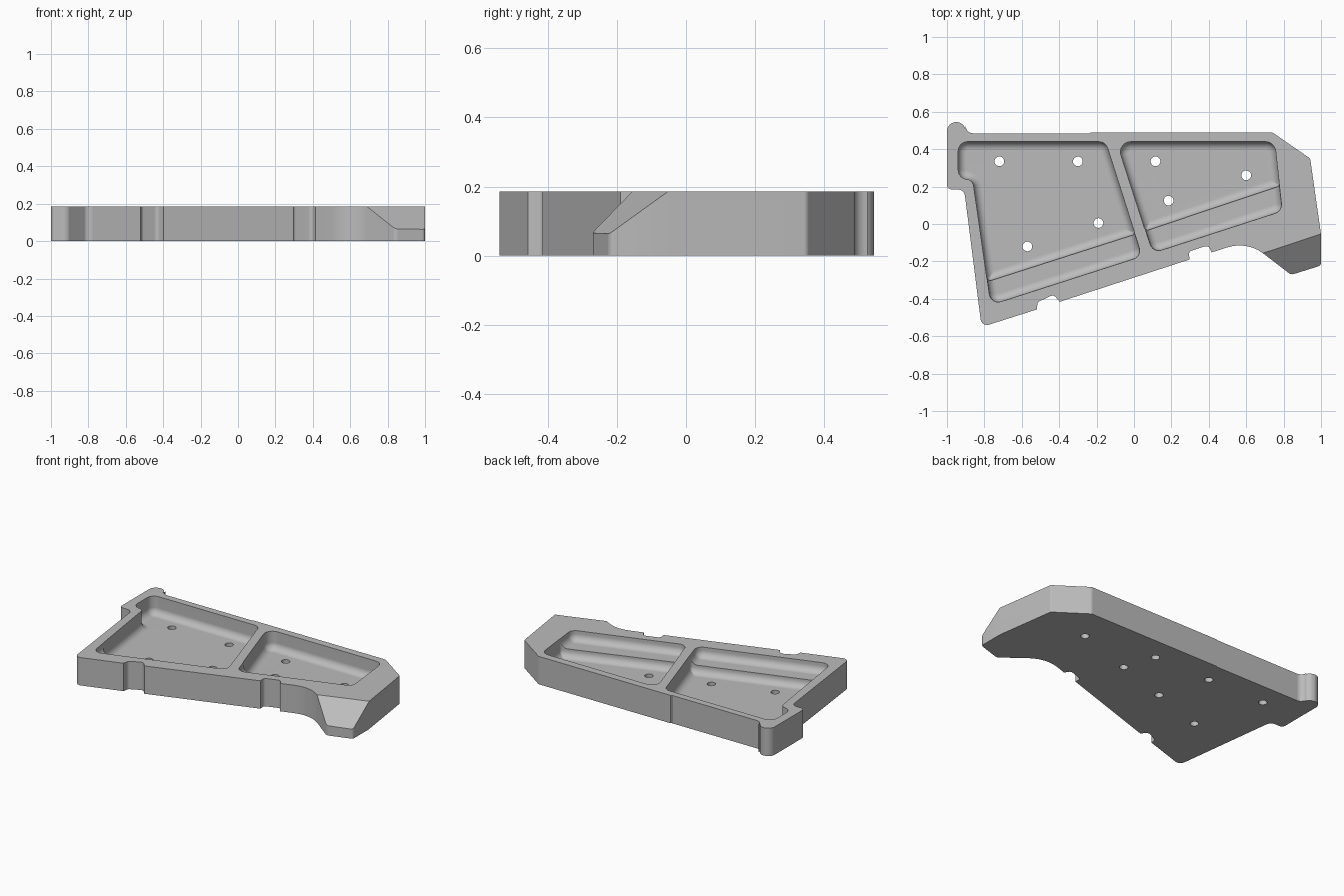
import bpy, bmesh, math
from mathutils import Vector

if "Cube" in bpy.data.objects:
    bpy.data.objects.remove(bpy.data.objects["Cube"])

HEIGHT, FLOOR, LEDGE, FILLET = 0.185, 0.065, 0.12, 0.045


def rounded(points, inset=0.0, steps=6):
    """Counter-clockwise (x, y, radius) corners, inset and then rounded."""
    n = len(points)
    pts = [Vector(p[:2]) for p in points]
    corners, turns = [], []
    for i in range(n):
        a = (pts[i] - pts[i - 1]).normalized()
        b = (pts[(i + 1) % n] - pts[i]).normalized()
        na, nb = Vector((-a.y, a.x)), Vector((-b.y, b.x))
        corners.append(pts[i] + (na + nb) * (inset / (1 + na.dot(nb))))
        turns.append(math.atan2(a.x * b.y - a.y * b.x, a.dot(b)))
    out = []
    for i in range(n):
        r, turn, c = points[i][2], turns[i], corners[i]
        if r == 0:
            out.append(c)
            continue
        r = max(r - inset, 0.005) if turn > 0 else r + inset
        a = (c - corners[i - 1]).normalized()
        start = c - a * r * math.tan(abs(turn) / 2)
        s = 1 if turn > 0 else -1
        centre = start + Vector((-a.y, a.x)) * r * s
        a0 = math.atan2(start.y - centre.y, start.x - centre.x)
        for k in range(steps + 1):
            t = a0 + turn * k / steps
            out.append(centre + r * Vector((math.cos(t), math.sin(t))))
    return out


def loft(name, rings):
    """Closed solid from a stack of (outline, z) rings."""
    bm = bmesh.new()
    loops = [[bm.verts.new((p.x, p.y, z)) for p in ring] for ring, z in rings]
    n = len(loops[0])
    for lo, hi in zip(loops, loops[1:]):
        for i in range(n):
            j = (i + 1) % n
            bm.faces.new((lo[i], lo[j], hi[j], hi[i]))
    bm.faces.new(loops[0][::-1])
    bm.faces.new(loops[-1])
    mesh = bpy.data.meshes.new(name)
    bm.to_mesh(mesh)
    bm.free()
    obj = bpy.data.objects.new(name, mesh)
    bpy.context.collection.objects.link(obj)
    return obj


def pocket(name, corners, z, inset=0.0):
    """Pocket cutter with a filleted bottom edge."""
    rings = []
    for k in range(8):
        t = math.pi / 2 * k / 7
        rings.append((rounded(corners, inset + FILLET * (1 - math.sin(t))),
                      z + FILLET * (1 - math.cos(t))))
    rings.append((rounded(corners, inset), 0.3))
    return loft(name, rings)


# plate outline: front edge with two notches, right arm, back edge, left ear
outline = [
    (-.815, -.551, .035),
    (-.52, -.457, 0), (-.515, -.418, .02), (-.43, -.377, .025), (-.397, -.416, 0),
    (.297, -.19, 0), (.293, -.148, .02), (.398, -.113, .025), (.415, -.152, 0),
    (.605, -.091, .21), (.84, -.272, .03), (1, -.222, .02), (1, -.055, 0),
    (.942, .35, .02), (.74, .49, .03), (-.23, .49, 0), (-.235, .485, 0),
    (-.9, .485, .04), (-.9, .545, .049), (-1, .545, .049),
    (-1, .185, .025), (-.908, .185, .04)]
plate = loft("bracket_plate", [(rounded(outline), 0), (rounded(outline), HEIGHT)])

# pockets: a deep part and a raised ledge along the front
left_back = [(-.152, .44, .05), (-.94, .44, .05), (-.94, .245, .05), (-.862, .235, .04)]
right_back = [(.752, .44, .055), (-.093, .44, .055)]
cutters = [
    pocket("left_pocket_cutter",
           [(-.784, -.308, .02), (.006, -.055, .02)] + left_back, FLOOR),
    pocket("left_ledge_cutter",
           [(-.767, -.435, .05), (.045, -.174, .05)] + left_back, LEDGE, .002),
    pocket("right_pocket_cutter",
           [(.061, -.037, .02), (.778, .203, .02)] + right_back, FLOOR),
    pocket("right_ledge_cutter",
           [(.1, -.157, .05), (.795, .068, .05)] + right_back, LEDGE, .002),
]

# screw holes through the floor
for x, y in [(-.72, .335), (-.3, .335), (-.57, -.12), (-.19, .005),
             (.115, .335), (.185, .125), (.6, .26)]:
    ring = [Vector((x + .026 * math.cos(k * math.pi / 10),
                    y + .026 * math.sin(k * math.pi / 10))) for k in range(20)]
    cutters.append(loft("hole_cutter", [(ring, -.1), (ring, .3)]))

# sloped top of the right arm
u, v, origin = Vector((.949, .315, 0)), Vector((.315, -.949, 0)), Vector((.84, -.106, 0))
ramp = bpy.data.meshes.new("ramp_cutter")
profile = [(-.1, .261), (.3, -.043), (.3, .261)]
bm = bmesh.new()
ends = [[bm.verts.new(origin + u * s + v * d + Vector((0, 0, z))) for d, z in profile]
        for s in (-.3, .3)]
for i in range(3):
    j = (i + 1) % 3
    bm.faces.new((ends[0][i], ends[0][j], ends[1][j], ends[1][i]))
bm.faces.new(ends[0][::-1])
bm.faces.new(ends[1])
bmesh.ops.recalc_face_normals(bm, faces=bm.faces)
bm.to_mesh(ramp)
bm.free()
ramp_obj = bpy.data.objects.new("ramp_cutter", ramp)
bpy.context.collection.objects.link(ramp_obj)
cutters.append(ramp_obj)

# cut everything out of the plate
bpy.context.view_layer.objects.active = plate
plate.select_set(True)
for cutter in cutters:
    mod = plate.modifiers.new("cut", 'BOOLEAN')
    mod.operation, mod.solver, mod.object = 'DIFFERENCE', 'EXACT', cutter
    bpy.ops.object.modifier_apply(modifier=mod.name)
    bpy.data.objects.remove(cutter)

# finish
grey = bpy.data.materials.new("machined_grey")
grey.diffuse_color = (.5, .5, .5, 1)
grey.use_nodes = True
grey.node_tree.nodes["Principled BSDF"].inputs["Base Color"].default_value = grey.diffuse_color
plate.data.materials.clear()
plate.data.materials.append(grey)
bpy.ops.object.shade_smooth_by_angle(angle=math.radians(30))
weighted = plate.modifiers.new("clean_normals", 'WEIGHTED_NORMAL')
weighted.keep_sharp = True
